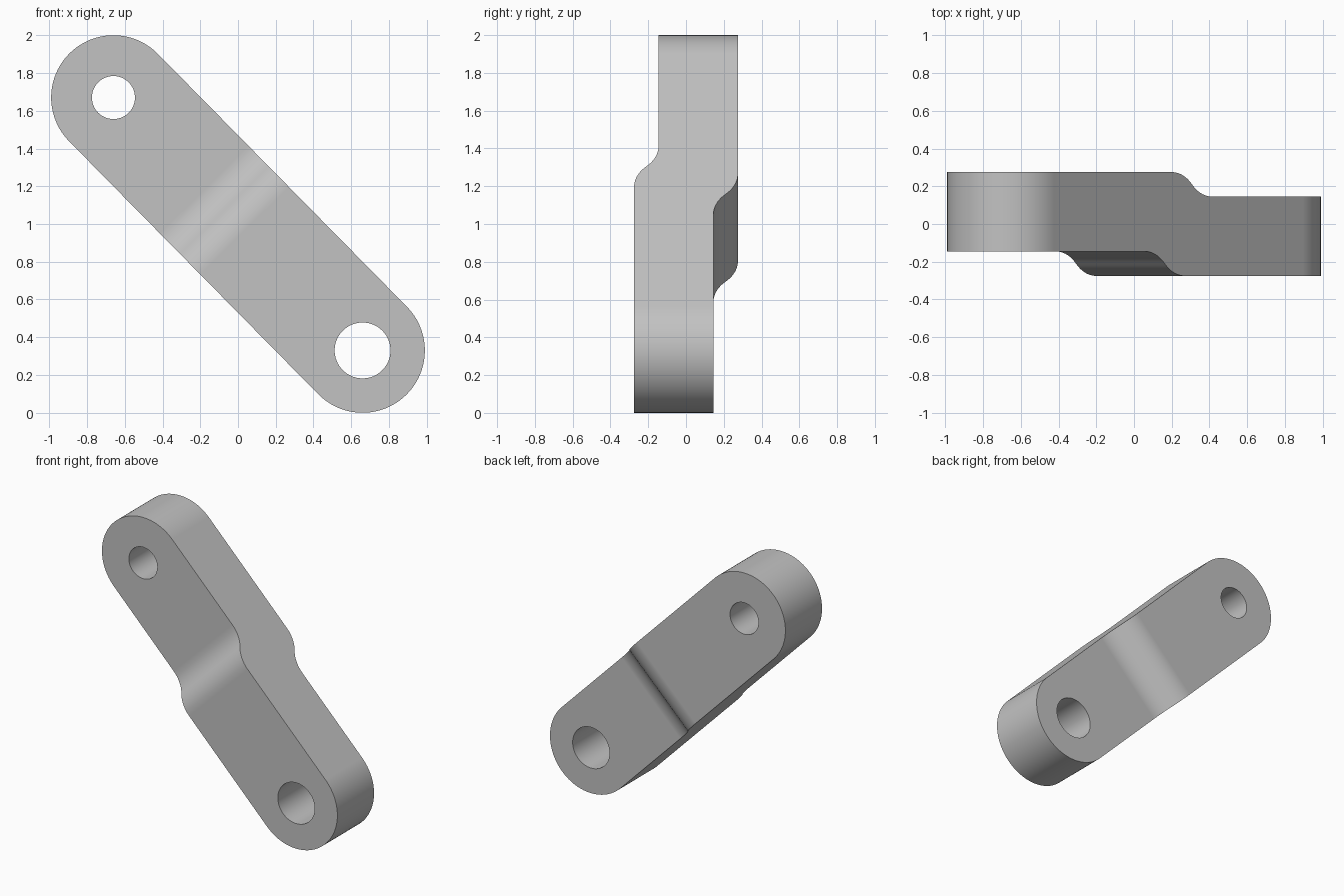
import bpy, bmesh
from math import sin, cos, pi, atan2, hypot
from mathutils import Matrix, Vector

cube = bpy.data.objects.get("Cube")
if cube:
    bpy.data.objects.remove(cube, do_unlink=True)

END_X, END_Z = 0.66, 0.67         # bar end centre, measured from the middle
HALF = hypot(END_X, END_Z)        # half distance between the holes
RADIUS = 0.33                     # rounded end radius
OUTER, INNER = 0.275, 0.145       # depth of the raised and lowered faces
STEP_START, STEP_END = -0.256, 0.05

steel = bpy.data.materials.new("plain grey")
steel.use_nodes = True
grey = (0.54, 0.54, 0.54, 1)
steel.diffuse_color = grey
steel.node_tree.nodes["Principled BSDF"].inputs["Base Color"].default_value = grey


def prism(name, points, depth, upright=False):
    """Extrude an outline evenly along z, or along y when upright."""
    bm = bmesh.new()
    face = bm.faces.new([bm.verts.new((a, b, -depth)) for a, b in points])
    new = bmesh.ops.extrude_face_region(bm, geom=[face])["geom"]
    bmesh.ops.translate(bm, vec=(0, 0, 2 * depth),
                        verts=[v for v in new if isinstance(v, bmesh.types.BMVert)])
    if upright:
        bmesh.ops.rotate(bm, matrix=Matrix.Rotation(pi / 2, 3, "X"), verts=bm.verts)
    bmesh.ops.recalc_face_normals(bm, faces=bm.faces)
    mesh = bpy.data.meshes.new(name)
    bm.to_mesh(mesh)
    bm.free()
    mesh.materials.append(steel)
    obj = bpy.data.objects.new(name, mesh)
    bpy.context.collection.objects.link(obj)
    return obj


def arc(cx, cy, r, start, end, n):
    return [(cx + r * cos(start + (end - start) * i / n),
             cy + r * sin(start + (end - start) * i / n)) for i in range(n + 1)]


# Joggled side profile: two tangent arcs form the step, the back mirrors the front
length, drop = STEP_END - STEP_START, OUTER - INNER
turn = 2 * atan2(drop, length)
bend = length / (2 * sin(turn))
front = [(-1.5, -INNER)]
front += arc(STEP_START, -INNER - bend, bend, pi / 2, pi / 2 - turn, 12)
front += arc(STEP_END, -OUTER + bend, bend, -pi / 2 - turn, -pi / 2, 12)[1:]
front += [(1.5, -OUTER)]
link = prism("offset_link_bar", front + [(-x, -y) for x, y in front], 0.6)

# Round-ended outline and the two holes of different size
outline = (arc(HALF, 0, RADIUS, -pi / 2, pi / 2, 48)
           + arc(-HALF, 0, RADIUS, pi / 2, 3 * pi / 2, 48))
cutters = [("INTERSECT", prism("outline_cutter", outline, 0.6, True))]
for name, x, r in (("small_hole_cutter", -HALF, 0.114),
                   ("large_hole_cutter", HALF, 0.148)):
    cutters.append(("DIFFERENCE", prism(name, arc(x, 0, r, 0, 2 * pi, 64)[:-1], 0.7, True)))

bpy.ops.object.select_all(action="DESELECT")
bpy.context.view_layer.objects.active = link
link.select_set(True)
for operation, cutter in cutters:
    cutter.hide_render = True
    mod = link.modifiers.new(cutter.name, "BOOLEAN")
    mod.operation, mod.object, mod.solver = operation, cutter, "EXACT"
    bpy.ops.object.modifier_apply(modifier=mod.name)
    bpy.data.objects.remove(cutter, do_unlink=True)

# Tilt the bar into its diagonal stance
link.data.transform(Matrix.Translation(Vector((0, 0, 1)))
                    @ Matrix.Rotation(atan2(END_Z, END_X), 4, "Y"))

# Smooth curved walls, crisp rims and flat faces
bpy.ops.object.shade_smooth_by_angle(angle=pi / 6)
weighted = link.modifiers.new("flat_face_normals", "WEIGHTED_NORMAL")
weighted.keep_sharp = True
